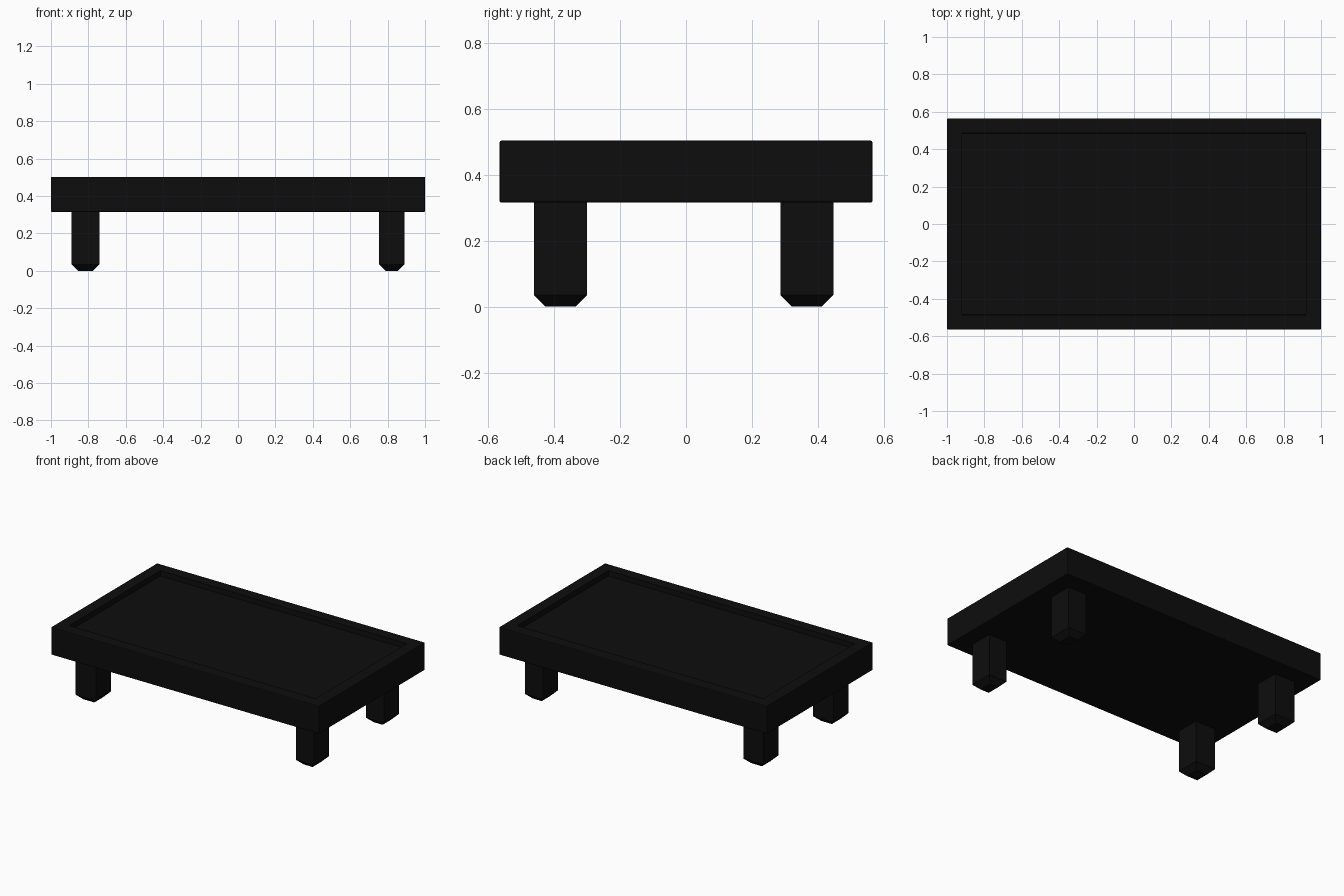
import bpy
import bmesh
from mathutils import Vector

cube = bpy.data.objects.get("Cube")
if cube:
    bpy.data.objects.remove(cube, do_unlink=True)

black = bpy.data.materials.new("black lacquer")
black.use_nodes = True
colour = (0.004, 0.004, 0.004, 1)
black.diffuse_color = colour
black.node_tree.nodes["Principled BSDF"].inputs["Base Color"].default_value = colour


def box(name, centre, size):
    bm = bmesh.new()
    bmesh.ops.create_cube(bm, size=1)
    for v in bm.verts:
        v.co = Vector(centre) + v.co * Vector(size)
    return name, bm


def finish(name, bm):
    bmesh.ops.recalc_face_normals(bm, faces=bm.faces)
    mesh = bpy.data.meshes.new(name)
    bm.to_mesh(mesh)
    bm.free()
    mesh.materials.append(black)
    obj = bpy.data.objects.new(name, mesh)
    bpy.context.collection.objects.link(obj)
    return obj


# Table top: softened slab with a shallow sunken panel
BASE, TOP, RIM, DEPTH = 0.315, 0.503, 0.11, 0.035
name, bm = box("table_top", (0, 0, (BASE + TOP) / 2), (2, 1.13, TOP - BASE))
bmesh.ops.bevel(bm, geom=bm.edges[:], offset=0.006, segments=2,
                profile=0.5, affect='EDGES')
panel = max(bm.faces, key=lambda f: f.calc_center_median().z)
bmesh.ops.inset_region(bm, faces=[panel], thickness=RIM - 0.006)
bmesh.ops.inset_region(bm, faces=[panel], thickness=0.001, depth=-DEPTH)
finish(name, bm)

# Four square legs, each with a chamfered foot
CHAMFER = 0.035
for side, x, width in (("right", -0.815, 0.15), ("left", 0.822, 0.135)):
    for end, y in (("front", -0.38), ("back", 0.366)):
        name, bm = box(f"{end}_{side}_leg", (x, y, BASE / 2),
                       (width, 0.16, BASE))
        foot = [e for e in bm.edges if all(v.co.z < 0.01 for v in e.verts)]
        bmesh.ops.bevel(bm, geom=foot, offset=CHAMFER, segments=1,
                        affect='EDGES')
        finish(name, bm)
